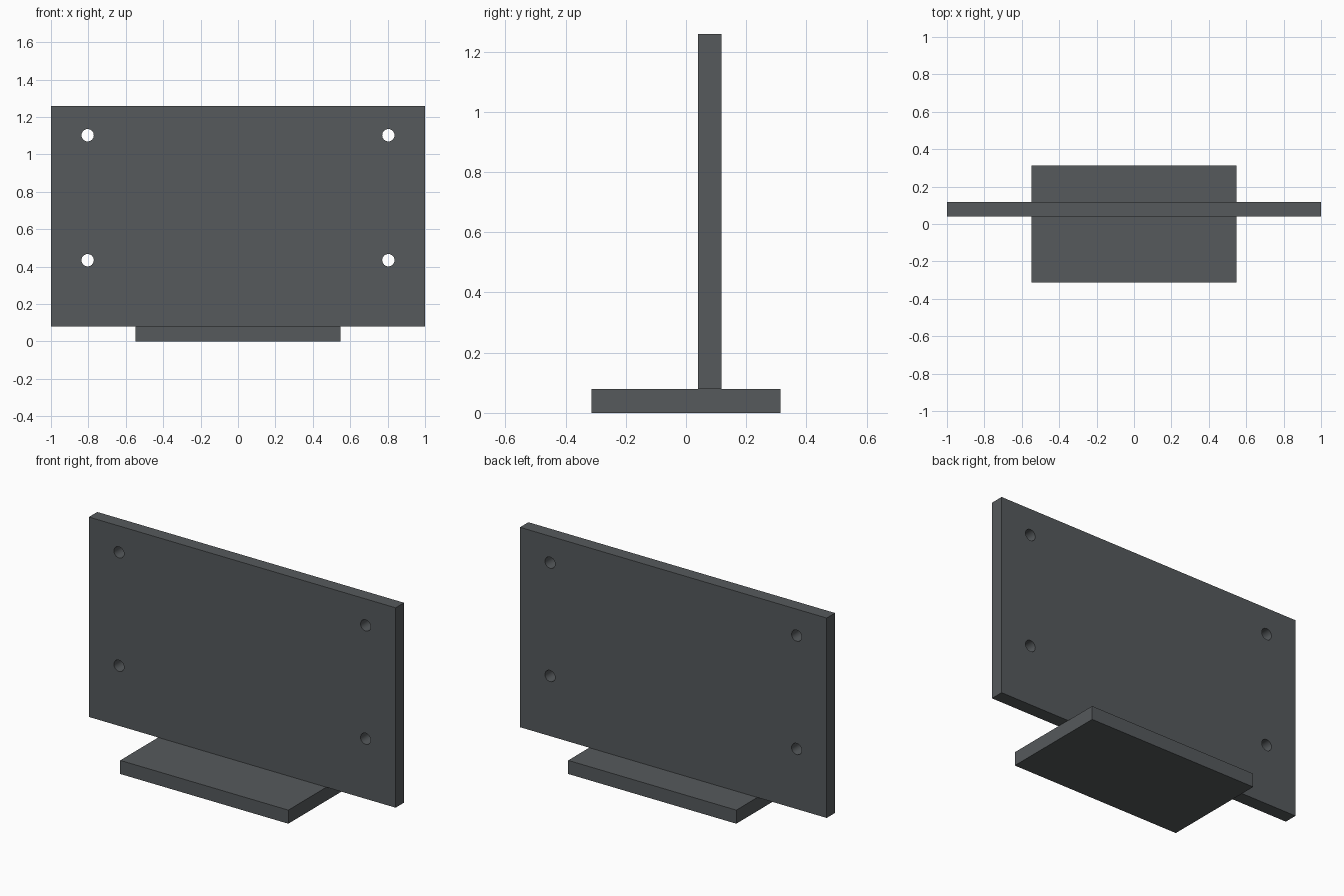
import bpy
import math

cube = bpy.data.objects.get("Cube")
if cube:
    bpy.data.objects.remove(cube, do_unlink=True)

# Single dark grey finish
grey = bpy.data.materials.new("dark_grey")
grey.use_nodes = True
colour = (0.092, 0.101, 0.107, 1.0)
grey.diffuse_color = colour
grey.node_tree.nodes["Principled BSDF"].inputs["Base Color"].default_value = colour


def box(name, low, high):
    """Box between two opposite corners."""
    centre = [(a + b) / 2 for a, b in zip(low, high)]
    bpy.ops.mesh.primitive_cube_add(size=1, location=centre)
    ob = bpy.context.object
    ob.name = name
    ob.scale = [b - a for a, b in zip(low, high)]
    bpy.ops.object.transform_apply(location=False, rotation=False, scale=True)
    ob.data.materials.append(grey)
    return ob


# Flat foot and the upright panel standing on it
base = box("base", (-0.548, -0.314, 0.0), (0.548, 0.314, 0.08))
panel = box("panel", (-1.0, 0.04, 0.08), (1.0, 0.118, 1.258))

# Four round mounting holes through the panel
for x in (-0.804, 0.804):
    for z in (0.434, 1.102):
        bpy.ops.mesh.primitive_cylinder_add(
            vertices=32, radius=0.033, depth=0.3,
            location=(x, 0.079, z), rotation=(math.pi / 2, 0, 0))
        cutter = bpy.context.object
        cutter.name = "hole_cutter"
        cutter.hide_render = True
        cutter.data.materials.append(grey)
        bpy.context.view_layer.objects.active = panel
        hole = panel.modifiers.new("hole", 'BOOLEAN')
        hole.operation = 'DIFFERENCE'
        hole.solver = 'EXACT'
        hole.object = cutter
        bpy.ops.object.modifier_apply(modifier=hole.name)
        bpy.data.objects.remove(cutter, do_unlink=True)

# Smooth hole walls, crisp edges
bpy.ops.object.select_all(action='DESELECT')
panel.select_set(True)
bpy.context.view_layer.objects.active = panel
bpy.ops.object.shade_smooth_by_angle(angle=math.radians(30))
